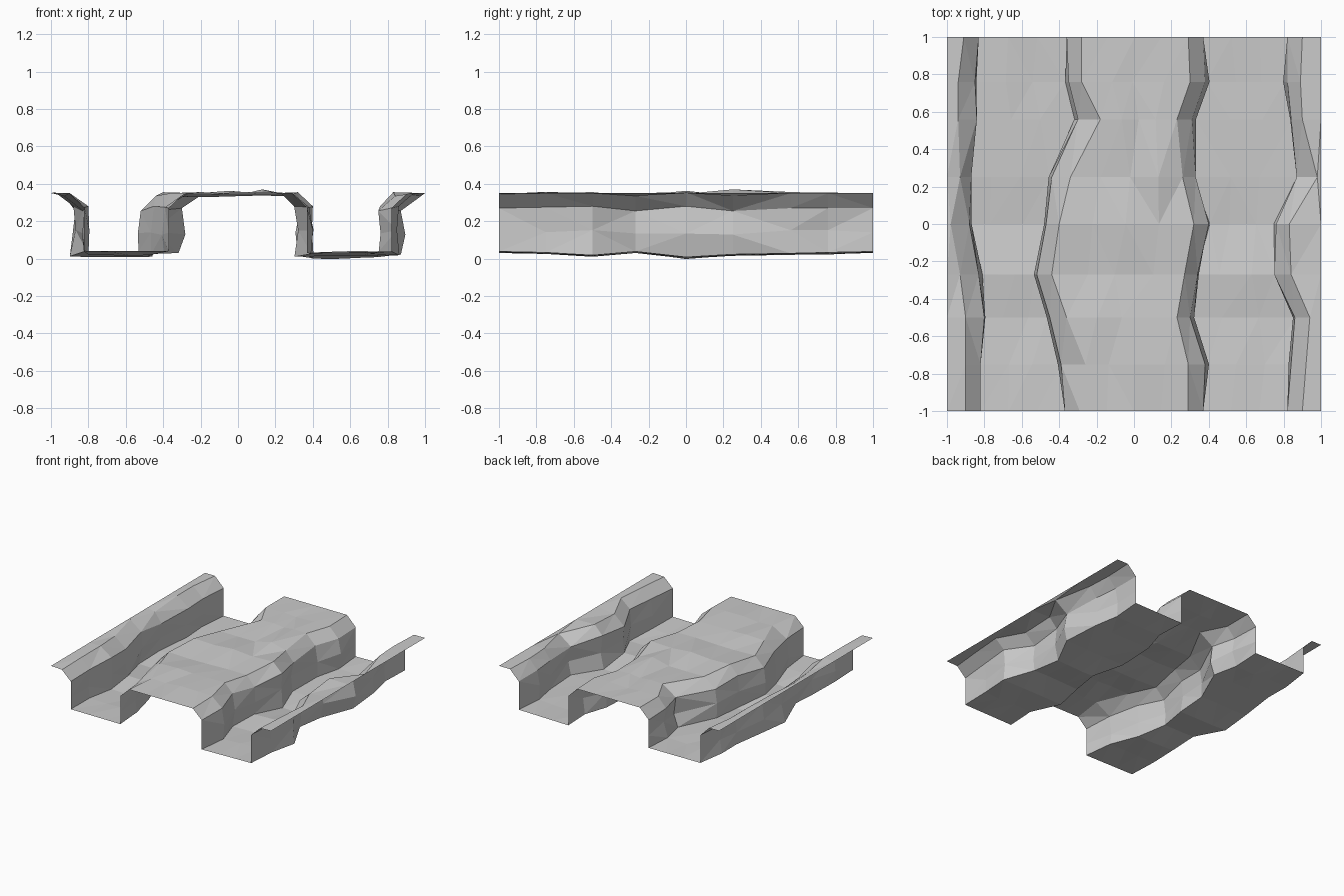
import bpy, bmesh, random

if "Cube" in bpy.data.objects:
    bpy.data.objects.remove(bpy.data.objects["Cube"])
random.seed(4)

# Stations along the channels (front to back)
YS = [-1, -.75, -.5, -.27, 0, .25, .56, .76, 1]

# Four winding cliffs: x of the wall lip and of the plateau rim at each station
CLIFFS = [
    dict(lip=[-.82, -.82, -.80, -.83, -.88, -.87, -.84, -.85, -.83],
         rim=[-.90, -.90, -.90, -.93, -.98, -.93, -.94, -.94, -.91]),
    dict(lip=[-.37, -.39, -.45, -.52, -.47, -.44, -.30, -.35, -.36],
         rim=[-.29, -.26, -.36, -.44, -.40, -.34, -.18, -.28, -.28]),
    dict(lip=[.37, .38, .30, .34, .40, .33, .31, .38, .37],
         rim=[.29, .29, .23, .27, .32, .26, .23, .30, .29]),
    dict(lip=[.82, .84, .86, .75, .76, .87, .84, .82, .82],
         rim=[.90, .92, .94, .84, .83, .98, .90, .89, .90]),
]
LIP_Z = [.27, .275, .28, .255, .28, .255, .27, .27, .27]
RIM_Z = [.345, .35, .35, .335, .355, .335, .35, .35, .35]
FLOOR_Z = [.03, .025, .01, .03, 0, .015, .02, .025, .03]


def wobble(i, amount):
    """Small roughness, none on the straight cut ends."""
    return 0 if i in (0, len(YS) - 1) else random.uniform(-amount, amount)


def wall(i, cliff, lift):
    """Cliff points from rim to base."""
    lip, rim = cliff["lip"][i], cliff["rim"][i]
    # walls stay near the lip with slight bulges and undercuts
    return [(rim, RIM_Z[i]), (lip, LIP_Z[i]),
            (lip + wobble(i, .025), .14 + wobble(i, .015)),
            (lip + wobble(i, .02), FLOOR_Z[i] + lift)]


def span(i, a, b, cuts, rough):
    """Rough points between two profile points."""
    return [(a[0] + (b[0] - a[0]) * k / (cuts + 1) + wobble(i, .02),
             a[1] + (b[1] - a[1]) * k / (cuts + 1) + wobble(i, rough))
            for k in range(1, cuts + 1)]


def section(i):
    """Whole cross-section: bank, channel, plateau, channel, bank."""
    a, b, c, d = [wall(i, cl, lift) for cl, lift in zip(CLIFFS, (.012, .01, 0, .008))]
    b, d = b[::-1], d[::-1]
    top = span(i, b[-1], c[0], 3, .008)
    if YS[i] == .25:
        top[2] = (.13, .37)      # highest bump on the plateau
    return ([(-1, .35)] + a + span(i, a[-1], b[0], 2, .006) + b + top
            + c + span(i, c[-1], d[0], 2, .006) + d + [(1, .35)])


# Loft the sections into one open, faceted sheet
bm = bmesh.new()
rows = [[bm.verts.new((x, y, z)) for x, z in section(i)] for i, y in enumerate(YS)]
for r0, r1 in zip(rows, rows[1:]):
    for j in range(len(r0) - 1):
        bm.faces.new((r0[j], r0[j + 1], r1[j + 1], r1[j]))
bmesh.ops.triangulate(bm, faces=bm.faces[:], quad_method='SHORT_EDGE')

mesh = bpy.data.meshes.new("canyon_terrain")
bm.to_mesh(mesh)
bm.free()
bpy.context.collection.objects.link(bpy.data.objects.new("canyon_terrain", mesh))
